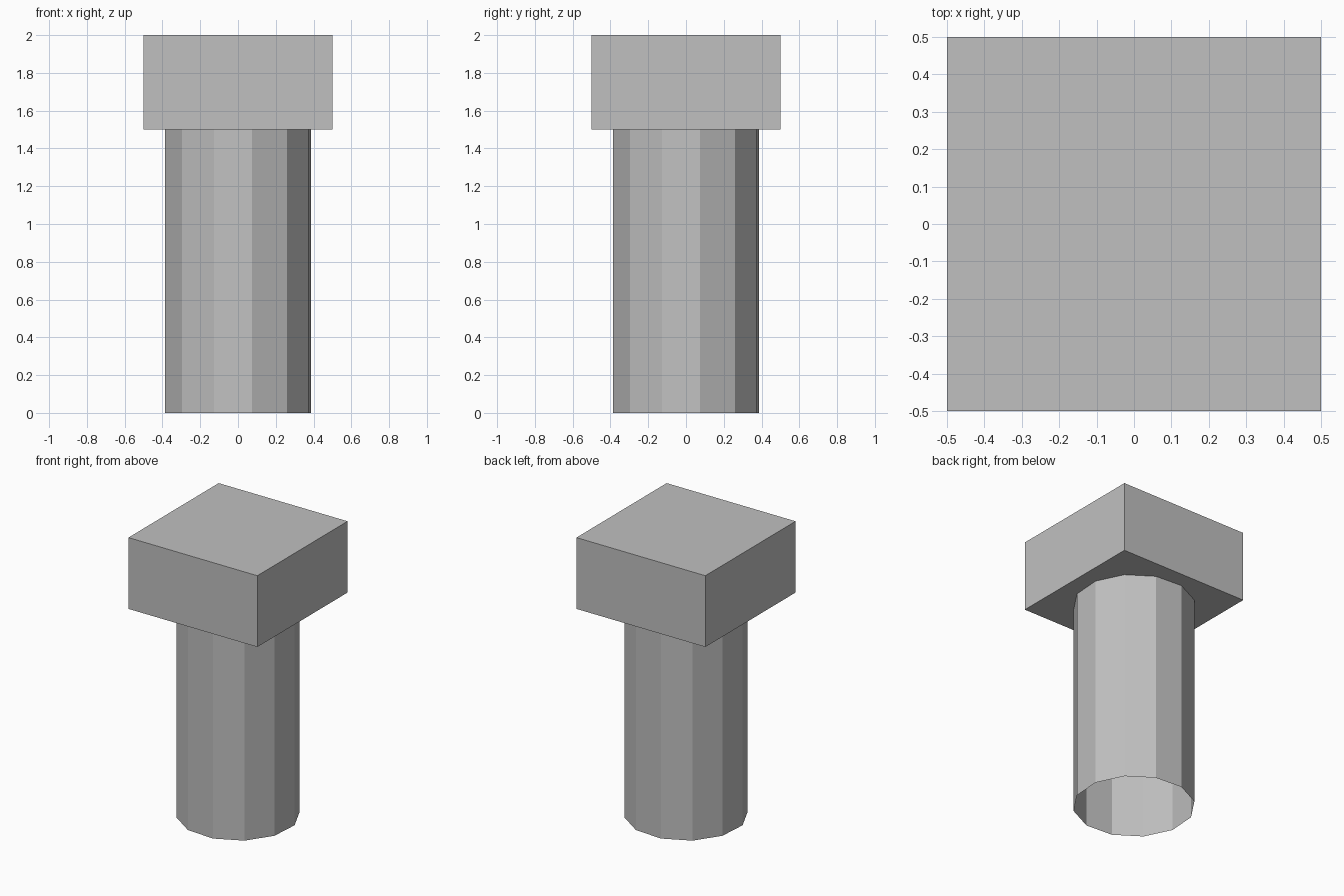
import bpy
import bmesh
from math import radians
from mathutils import Matrix

cube = bpy.data.objects.get("Cube")
if cube:
    bpy.data.objects.remove(cube, do_unlink=True)

# Single plain grey
grey = bpy.data.materials.new("plain_grey")
grey.use_nodes = True
colour = (0.53, 0.53, 0.53, 1.0)
grey.diffuse_color = colour
grey.node_tree.nodes["Principled BSDF"].inputs["Base Color"].default_value = colour


def add_part(name, bm):
    mesh = bpy.data.meshes.new(name)
    bm.to_mesh(mesh)
    bm.free()
    mesh.materials.append(grey)
    part = bpy.data.objects.new(name, mesh)
    bpy.context.collection.objects.link(part)
    return part


# Square head block
bm = bmesh.new()
bmesh.ops.create_cube(bm, size=1, matrix=Matrix.Translation((0, 0, 1.75)) @ Matrix.Diagonal((1, 1, 0.5, 1)))
add_part("head_block", bm)

# Twelve-sided hollow shaft, open at the bottom
bm = bmesh.new()
bmesh.ops.create_cone(
    bm, cap_ends=False, segments=12, radius1=0.394, radius2=0.394, depth=1.5,
    matrix=Matrix.Translation((0, 0, 0.75)) @ Matrix.Rotation(radians(11), 4, "Z"))
bmesh.ops.recalc_face_normals(bm, faces=bm.faces)
add_part("shaft", bm)
